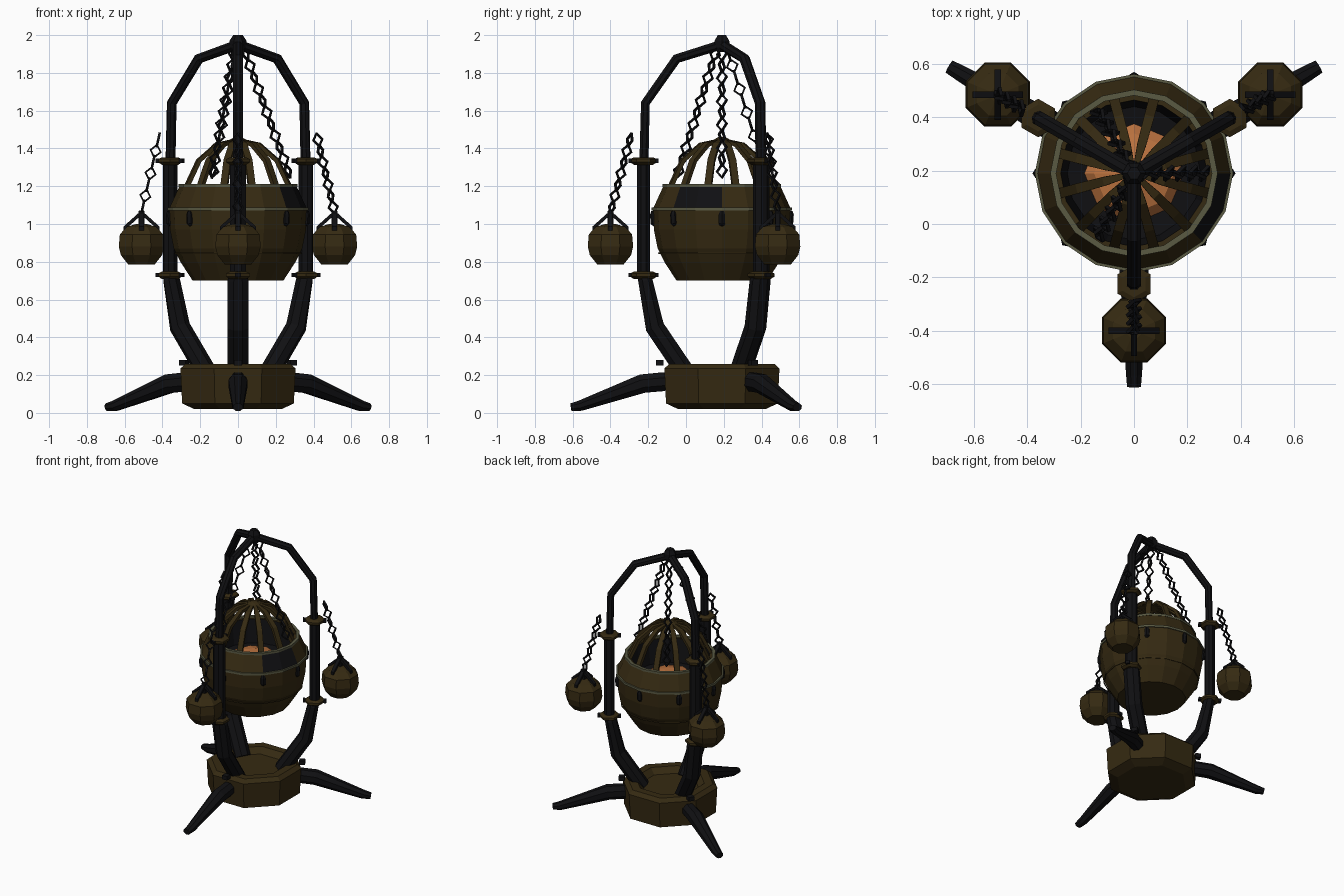
import bpy, bmesh, math
from mathutils import Vector, Matrix

if "Cube" in bpy.data.objects:
    bpy.data.objects.remove(bpy.data.objects["Cube"])

AXIS = Vector((0, 0.19, 0))
LEG_ANGLES = [math.radians(a) for a in (-90, 30, 150)]


def material(name, rgb):
    m = bpy.data.materials.new(name)
    m.diffuse_color = (*rgb, 1)
    m.use_nodes = True
    m.node_tree.nodes["Principled BSDF"].inputs["Base Color"].default_value = m.diffuse_color
    return m


BLACK = material("black iron", (0.005, 0.005, 0.006))
BROWN = material("dark bronze", (0.036, 0.023, 0.006))
TRIM = material("pale trim", (0.10, 0.10, 0.055))
EMBER = material("ember orange", (0.5, 0.17, 0.05))


def finish(bm, name, mats):
    bmesh.ops.recalc_face_normals(bm, faces=bm.faces)
    me = bpy.data.meshes.new(name)
    bm.to_mesh(me)
    bm.free()
    for m in mats:
        me.materials.append(m)
    ob = bpy.data.objects.new(name, me)
    bpy.context.collection.objects.link(ob)
    return ob


def polar(r, z, angle):
    return AXIS + Vector((r * math.cos(angle), r * math.sin(angle), z))


def bridge(bm, a, b):
    n = len(a)
    for i in range(n):
        bm.faces.new((a[i], a[(i + 1) % n], b[(i + 1) % n], b[i]))


def lathe(name, profile, sides, mats, center=AXIS, closed=False, turn=0.0, rule=None):
    """Faceted body of revolution; open profiles get end caps."""
    bm = bmesh.new()
    rings = []
    for r, z in profile:
        ring = []
        for i in range(sides):
            a = turn + math.tau * i / sides
            ring.append(bm.verts.new(center + Vector((r * math.cos(a), r * math.sin(a), z))))
        rings.append(ring)
    for a, b in zip(rings, rings[1:]):
        bridge(bm, a, b)
    if closed:
        bridge(bm, rings[-1], rings[0])
    else:
        bm.faces.new(rings[0])
        bm.faces.new(rings[-1])
    if rule:
        for f in bm.faces:
            f.material_index = rule(f.calc_center_median() - center)
    return finish(bm, name, mats)


def beam(name, path, angle, mat, sides=8):
    """Chamfered bar along (radius, height, half width, half depth) points."""
    bm = bmesh.new()
    side = Vector((-math.sin(angle), math.cos(angle), 0))
    pts = [polar(p[0], p[1], angle) for p in path]
    rings = []
    for i, (r, z, w, d) in enumerate(path):
        t = (pts[min(i + 1, len(pts) - 1)] - pts[max(i - 1, 0)]).normalized()
        n = t.cross(side)
        k = 1 / math.cos(math.pi / sides)
        rings.append([bm.verts.new(pts[i] + side * (w * k * math.cos(a)) + n * (d * k * math.sin(a)))
                      for a in [math.tau * (j + 0.5) / sides for j in range(sides)]])
    for a, b in zip(rings, rings[1:]):
        bridge(bm, a, b)
    bm.faces.new(rings[0])
    bm.faces.new(rings[-1])
    return finish(bm, name, [mat])


def chain(name, start, end, count):
    """Diamond links, every second one turned a quarter."""
    bm = bmesh.new()
    d = end - start
    x = d.normalized()
    y0 = Vector((0, 0, 1)).cross(x).normalized()
    size = d.length / count * 0.56
    for k in range(count):
        rot = Matrix.Rotation(math.radians(30 + 90 * k), 3, x)
        y = rot @ y0
        z = x.cross(y)
        c = start + d * ((k + 0.5) / count)
        rings = []
        for i in range(4):
            a = math.tau * i / 4
            out = x * math.cos(a) + y * (0.8 * math.sin(a))
            rings.append([bm.verts.new(c + out * (size + 0.009 * math.cos(b)) + z * (0.009 * math.sin(b)))
                          for b in [math.tau * (j + 0.5) / 4 for j in range(4)]])
        for i in range(4):
            bridge(bm, rings[i], rings[(i + 1) % 4])
    return finish(bm, name, [BLACK])


def box(name, center, size, mat, angle=0.0):
    bm = bmesh.new()
    m = Matrix.Translation(center) @ Matrix.Rotation(angle, 4, 'Z') @ Matrix.Diagonal((*size, 1))
    bmesh.ops.create_cube(bm, size=1, matrix=m)
    return finish(bm, name, [mat])


# Octagonal base with a shallow recess
lathe("base", [(0.25, 0.02), (0.32, 0.05), (0.33, 0.235), (0.30, 0.26), (0.24, 0.26),
               (0.20, 0.22), (0.02, 0.22)], 8, [BROWN], turn=math.pi / 8)

for a in LEG_ANGLES:
    # Curved frame arm from base to apex
    beam("frame_arm", [(0.19, 0.21, .055, .05), (0.355, 0.455, .055, .05), (0.405, 0.70, .055, .038),
                       (0.415, 0.74, .042, .034), (0.415, 1.33, .042, .034)], a, BLACK)
    beam("upper_arm", [(0.413, 1.32, .027, .024), (0.405, 1.64, .027, .024),
                       (0.24, 1.875, .027, .025), (0.0, 1.95, .027, .025)], a, BLACK)
    # Splayed foot and its bolt
    beam("foot", [(0.26, 0.165, .045, .035), (0.31, 0.165, .045, .05), (0.42, 0.155, .05, .05),
                  (0.75, 0.038, .03, .028), (0.80, 0.03, .026, .02)], a, BLACK)
    box("foot_bolt", polar(0.33, 0.265, a), (0.04, 0.04, 0.03), BLACK, a)
    # Collars on the arm
    for z in (0.73, 1.335):
        lathe("collar", [(0.05, z - 0.022), (0.072, z - 0.008), (0.072, z + 0.008), (0.05, z + 0.018)],
              6, [BROWN], center=polar(0.415, 0, a), turn=a)
        for s in (-1, 1):
            box("collar_peg", polar(0.415 + s * 0.065, z, a), (0.03, 0.03, 0.022), BLACK, a)
    # Hanging pot
    c = polar(0.59, 0, a)
    lathe("pot", [(0.075, 0.785), (0.118, 0.835), (0.13, 0.88), (0.124, 0.945), (0.085, 0.985),
                  (0.03, 1.0)], 8, [BROWN], center=c, turn=math.pi / 8)
    # Tented cross handle over the pot
    for i in range(4):
        q = i * math.pi / 2
        bm = bmesh.new()
        u, v = Vector((math.cos(q), math.sin(q), 0)), Vector((-math.sin(q), math.cos(q), 0))
        rings = []
        for r, z in ((0.095, 0.975), (0.0, 1.06)):
            rings.append([bm.verts.new(c + u * r + v * sv * 0.012 + Vector((0, 0, z + sz * 0.012)))
                          for sv, sz in ((-1, -1), (1, -1), (1, 1), (-1, 1))])
        bridge(bm, *rings)
        bm.faces.new(rings[0])
        bm.faces.new(rings[1])
        finish(bm, "pot_handle", [BLACK])
    box("pot_stem", c + Vector((0, 0, 1.03)), (0.03, 0.03, 0.08), BLACK)
    chain("pot_chain", polar(0.59, 1.06, a), polar(0.48, 1.475, a), 7)

# Apex joint
lathe("apex", [(0.03, 1.91), (0.045, 1.935), (0.045, 1.97), (0.025, 2.0)], 6, [BLACK])


# Fire bowl: bronze outside, black hatch on one side, black lining
def bowl_colour(p):
    r, ang = math.hypot(p.x, p.y), math.degrees(math.atan2(p.y, p.x))
    if p.z > 0.9 and r < 0.27:
        return 1
    return 1 if 1.09 < p.z < 1.19 and r > 0.28 and -46 < ang < 0 else 0


lathe("fire_bowl", [(0.02, 0.70), (0.24, 0.70), (0.305, 0.80), (0.34, 0.87), (0.36, 0.97), (0.365, 1.08),
                    (0.31, 1.20), (0.275, 1.20), (0.25, 1.03), (0.02, 1.01)], 16, [BROWN, BLACK],
      rule=bowl_colour)
lathe("seam", [(0.332, 0.84), (0.336, 0.84), (0.338, 0.85), (0.332, 0.85)], 16, [BROWN], closed=True)
lathe("embers", [(0.19, 1.02), (0.15, 1.06), (0.04, 1.09)], 8, [EMBER])

# Pale rims
for r, z in ((0.366, 1.08), (0.308, 1.205)):
    lathe("rim", [(r - 0.016, z - 0.008), (r + 0.006, z - 0.008), (r + 0.006, z + 0.008),
                  (r - 0.016, z + 0.008)], 16, [TRIM], closed=True)

# Studs around the bowl
for i in range(8):
    a = i * math.pi / 4
    beam("stud", [(0.345, 0.985, .008, .008), (0.357, 1.005, .017, .018), (0.36, 1.05, .017, .018),
                  (0.36, 1.07, .01, .012)], a, BLACK, 6)

# Cage ribs and cap
for i in range(12):
    beam("cage_rib", [(0.285, 1.19, .019, .011), (0.215, 1.335, .019, .011), (0.115, 1.42, .017, .011),
                      (0.01, 1.445, .008, .008)], math.tau * (i + 0.5) / 12, BROWN, 4)
lathe("cage_cap", [(0.045, 1.43), (0.045, 1.445), (0.02, 1.46)], 8, [BROWN])

# Suspension chains
for i in range(3):
    a = i * math.tau / 3
    chain("bowl_chain", polar(0.03, 1.93, a), polar(0.275, 1.25, a), 11)
